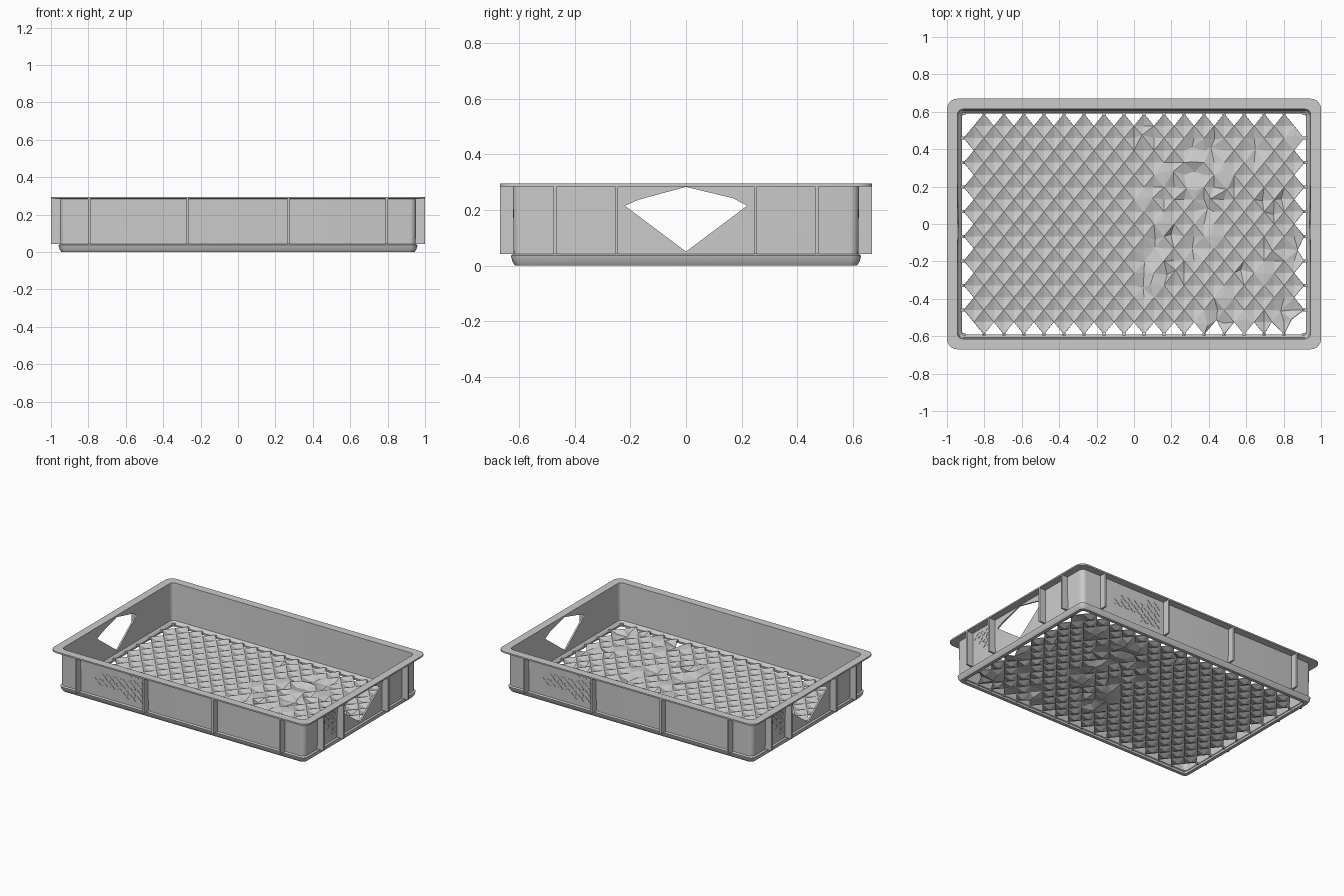
import bpy, bmesh, math, random
from mathutils import Matrix, Vector

if "Cube" in bpy.data.objects:
    bpy.data.objects.remove(bpy.data.objects["Cube"])

random.seed(4)
HX, HY, H = 1.0, 0.67, 0.295


def finish(name, bm, smooth=False):
    bmesh.ops.recalc_face_normals(bm, faces=bm.faces)
    me = bpy.data.meshes.new(name)
    bm.to_mesh(me)
    bm.free()
    ob = bpy.data.objects.new(name, me)
    bpy.context.collection.objects.link(ob)
    bpy.ops.object.select_all(action='DESELECT')
    ob.select_set(True)
    bpy.context.view_layer.objects.active = ob
    if smooth:
        bpy.ops.object.shade_smooth_by_angle(angle=math.radians(30))
    return ob


def rounded_rect(hx, hy, r, z, seg=5):
    pts = []
    for k, (sx, sy) in enumerate([(1, 1), (-1, 1), (-1, -1), (1, -1)]):
        for i in range(seg + 1):
            a = math.pi / 2 * (k + i / seg)
            pts.append((sx * (hx - r) + r * math.cos(a), sy * (hy - r) + r * math.sin(a), z))
    return pts


def box(bm, centre, size, rot=None):
    m = Matrix.Translation(centre) @ (rot or Matrix()) @ Matrix.Diagonal((*size, 1))
    bmesh.ops.create_cube(bm, size=1, matrix=m)


# Tray shell: closed section (inset, height) swept round a rounded rectangle
section = [(0, H), (0, 0.285), (0.047, 0.284), (0.050, 0.042), (0.040, 0.036),
           (0.045, 0.015), (0.055, 0.0), (0.078, 0.0), (0.080, 0.014),
           (0.073, 0.024), (0.062, 0.035), (0.056, H)]
bm = bmesh.new()
rings = [[bm.verts.new(p) for p in rounded_rect(HX - d, HY - d, max(0.055 - d * 0.45, 0.015), z)]
         for d, z in section]
for a, b in zip(rings, rings[1:] + rings[:1]):
    n = len(a)
    for i in range(n):
        bm.faces.new((a[i], a[(i + 1) % n], b[(i + 1) % n], b[i]))
shell = finish("tray_shell", bm, True)

# Diamond hand openings cut through both end walls
bm = bmesh.new()
outline = [(-0.22, 0.215), (0, 0.05), (0.22, 0.215), (0.17, 0.242), (0, 0.283), (-0.17, 0.237)]
face = bm.faces.new([bm.verts.new((-1.2, y, z)) for y, z in outline])
ext = bmesh.ops.extrude_face_region(bm, geom=[face])
bmesh.ops.translate(bm, vec=(2.4, 0, 0), verts=[v for v in ext['geom'] if isinstance(v, bmesh.types.BMVert)])
cutter = finish("hand_opening_cutter", bm)
cutter.hide_render = True
mod = shell.modifiers.new("openings", 'BOOLEAN')
mod.operation, mod.solver, mod.object = 'DIFFERENCE', 'EXACT', cutter
bpy.context.view_layer.objects.active = shell
bpy.ops.object.modifier_apply(modifier=mod.name)
bpy.data.objects.remove(cutter)

# Vertical ribs between the wall and the edge of the rim
bm = bmesh.new()
zc, zh = 0.164, 0.245
for s in (-1, 1):
    for x in (-0.795, -0.27, 0.27, 0.795):
        box(bm, (x, s * (HY - 0.026), zc), (0.012, 0.05, zh))
    for y in (-0.47, -0.25, 0.25, 0.47):
        box(bm, (s * (HX - 0.026), y, zc), (0.05, 0.012, zh))
finish("wall_ribs", bm)

# Raised crossed texture on the outer panels, fading out along the front and back
bm = bmesh.new()
for turn in (0, math.pi):
    spin = Matrix.Rotation(turn, 4, 'Z')
    tmp = bmesh.new()
    for i in range(8):
        for j in range(4):
            x, z = -0.33 - i * 0.055, 0.235 - j * 0.045
            if abs(z - 0.165) < 0.09 - i * 0.011:
                for s in (-1, 1):
                    box(tmp, (x, -HY + 0.049, z), (0.06, 0.007, 0.008), Matrix.Rotation(s * 0.75, 4, 'Y'))
    for i in range(4):
        for j in range(4):
            y, z = -0.295 - i * 0.045, 0.245 - j * 0.045
            if j <= 3 - i * 0.8:
                for s in (-1, 1):
                    box(tmp, (HX - 0.049, y, z), (0.007, 0.055, 0.008), Matrix.Rotation(s * 0.75, 4, 'X'))
    bmesh.ops.transform(tmp, matrix=spin, verts=tmp.verts)
    part = bpy.data.meshes.new("texture_part")
    tmp.to_mesh(part)
    tmp.free()
    bm.from_mesh(part)
    bpy.data.meshes.remove(part)
finish("panel_texture", bm)

# Faceted floor: diamond pyramids with a toothed edge, rougher towards the right
bm = bmesh.new()
NX, NY = 17, 9
PX, PY = 1.82 / NX, 1.18 / NY
nodes = {}


def node(a, b):
    # Half-pitch lattice: even sums are raised crossings, odd sums are diamond centres
    if (a, b) not in nodes:
        x, y = (a / 2 - NX / 2) * PX, (b / 2 - NY / 2) * PY
        crossing = a % 2 == b % 2
        z = 0.026 if crossing else 0.009
        edge = a in (0, 2 * NX) or b in (0, 2 * NY)
        if x > 0.05 and not edge and random.random() < 0.15:
            x += random.uniform(-0.02, 0.02)
            y += random.uniform(-0.02, 0.02)
            z = random.choice((0.004, 0.03))
        nodes[a, b] = bm.verts.new((x, y, z))
    return nodes[a, b]


for a in range(2 * NX + 1):
    for b in range(2 * NY + 1):
        if a % 2 == b % 2:
            continue
        around = [(a + 1, b), (a, b + 1), (a - 1, b), (a, b - 1)]
        for p, q in zip(around, around[1:] + around[:1]):
            if all(0 <= u <= 2 * NX and 0 <= v <= 2 * NY for u, v in (p, q)):
                # Leave out the edge half-diamonds on alternate sides to form teeth
                if a in (0, 2 * NX) or b in (0, 2 * NY):
                    continue
                bm.faces.new((node(a, b), node(*p), node(*q)))
floor = finish("floor_lattice", bm)
solid = floor.modifiers.new("thickness", 'SOLIDIFY')
solid.thickness, solid.offset = 0.006, 0
bpy.ops.object.modifier_apply(modifier=solid.name)

# Short tabs joining the floor teeth to the base ring
bm = bmesh.new()
for s in (-1, 1):
    for i in range(NX + 1):
        box(bm, ((i - NX / 2) * PX, s * 0.592, 0.017), (0.016, 0.02, 0.012))
    for j in range(NY + 1):
        box(bm, (s * 0.914, (j - NY / 2) * PY, 0.017), (0.022, 0.016, 0.012))
finish("floor_tabs", bm)
